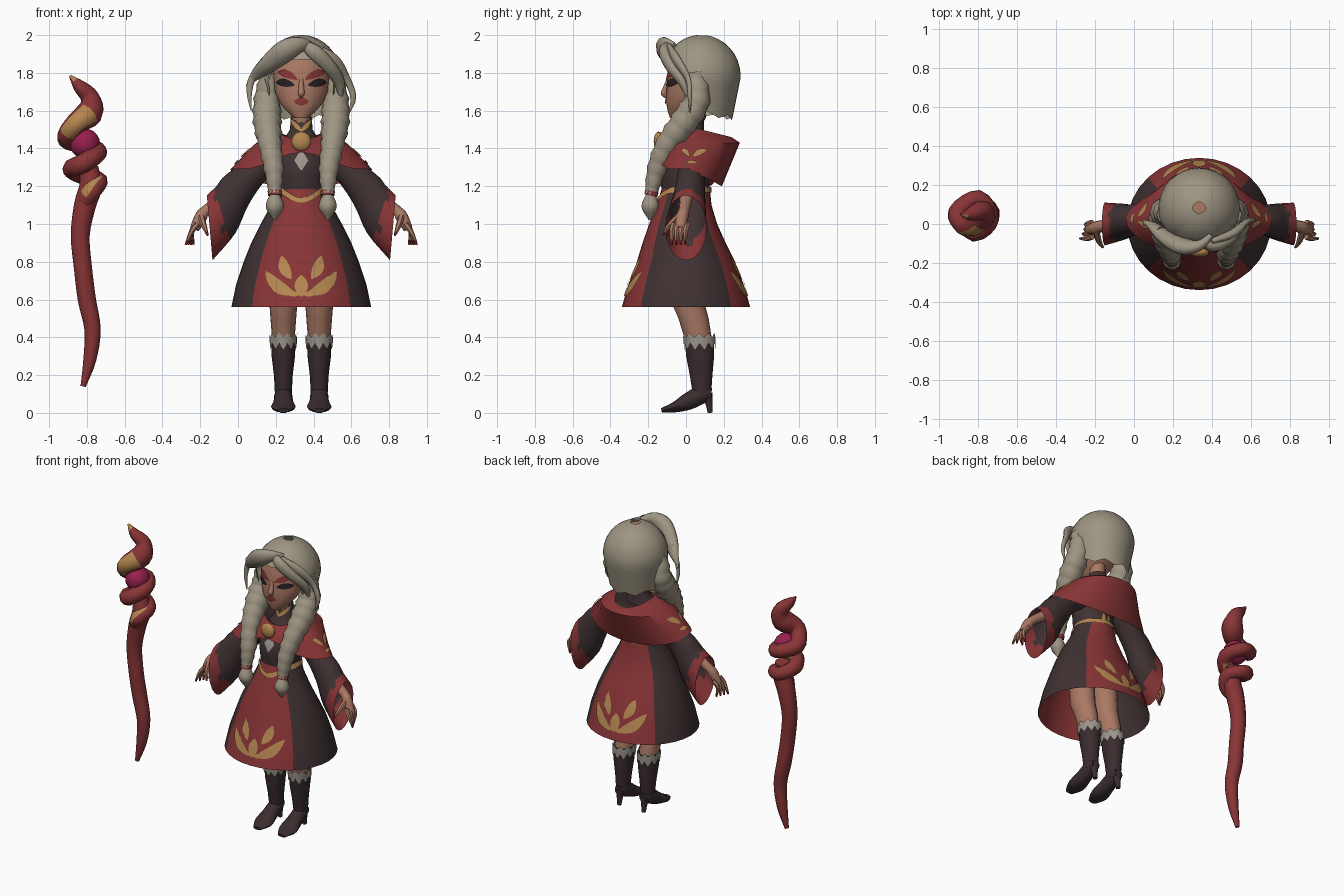
import bpy, bmesh, math
from math import sin, cos, pi, sqrt
from mathutils import Vector

if "Cube" in bpy.data.objects:
    bpy.data.objects.remove(bpy.data.objects["Cube"], do_unlink=True)

CX = 0.335  # the figure stands to one side of the staff


def material(name, *rgb):
    m = bpy.data.materials.new(name)
    m.use_nodes = True
    m.diffuse_color = (*rgb, 1)
    node = m.node_tree.nodes["Principled BSDF"]
    node.inputs["Base Color"].default_value = (*rgb, 1)
    node.inputs["Roughness"].default_value = 0.9
    return m


RED = material("red cloth", .25, .035, .037)
GOLD = material("gold", .46, .24, .08)
DARK = material("dark cloth", .05, .031, .032)
HAIR = material("ash hair", .34, .30, .225)
SKIN = material("skin", .40, .19, .125)
GEM = material("magenta gem", .31, .014, .075)
TRIM = material("grey trim", .33, .30, .26)
BOOT = material("boot leather", .042, .025, .027)
LASH = material("lash black", .022, .014, .016)


def finish(name, bm, mats, mirror=False, x=CX):
    bmesh.ops.recalc_face_normals(bm, faces=bm.faces)
    me = bpy.data.meshes.new(name)
    bm.to_mesh(me)
    bm.free()
    for m in mats:
        me.materials.append(m)
    me.polygons.foreach_set("use_smooth", [True] * len(me.polygons))
    me.set_sharp_from_angle(angle=math.radians(50))
    ob = bpy.data.objects.new(name, me)
    ob.location.x = x
    bpy.context.scene.collection.objects.link(ob)
    if mirror:
        ob.modifiers.new("Mirror", "MIRROR").use_mirror_merge = False
    return ob


def skin(name, rings, mats, rule=None, caps=True, **kw):
    """Join closed rings of points; rule(ring, side) picks the material."""
    bm = bmesh.new()
    rows = [[bm.verts.new(p) for p in r] for r in rings]
    n = len(rows[0])
    for i in range(len(rows) - 1):
        for j in range(n):
            k = (j + 1) % n
            f = bm.faces.new((rows[i][j], rows[i][k], rows[i + 1][k], rows[i + 1][j]))
            f.material_index = rule(i, j) if rule else 0
    if caps:
        bm.faces.new(rows[0])
        bm.faces.new(rows[-1]).material_index = rule(len(rows) - 2, 0) if rule else 0
    return finish(name, bm, mats, **kw)


def smooth_path(pts, sub):
    """Catmull-Rom samples through tuples of any length."""
    P = [Vector(p) for p in pts]
    P = [P[0] * 2 - P[1]] + P + [P[-1] * 2 - P[-2]]
    out = []
    for i in range(1, len(P) - 2):
        a, b, c, d = P[i - 1:i + 3]
        for k in range(sub):
            t = k / sub
            out.append((b * 2 + (c - a) * t + (a * 2 - b * 5 + c * 4 - d) * t ** 2
                        + (b * 3 - a - c * 3 + d) * t ** 3) / 2)
    return out + [P[-2]]


def tube(name, pts, mats, rule=None, side=(1, 0, 0), n=10, sub=4, bump=0, **kw):
    """Sweep an ellipse along (x, y, z, radius along side, other radius)."""
    S = smooth_path([p if len(p) == 5 else (*p, p[3]) for p in pts], sub)
    C = [Vector(s[:3]) for s in S]
    u, rings = Vector(side), []
    for i, s in enumerate(S):
        t = (C[min(i + 1, len(C) - 1)] - C[max(i - 1, 0)]).normalized()
        u = (u - t * u.dot(t)).normalized()
        v = t.cross(u)
        g = 1 + bump * cos(i * pi * 2 / 3)
        rings.append([C[i] + (u * cos(q) * s[3] + v * sin(q) * s[4]) * g
                      for q in [2 * pi * j / n for j in range(n)]])
    return skin(name, rings, mats, rule, **kw)


def interp(table, z):
    for a, b in zip(table, table[1:]):
        if z >= b[0] or b is table[-1]:
            t = (a[0] - z) / (a[0] - b[0])
            return [p + (q - p) * t for p, q in zip(a, b)]


def surface(profile, a, z, off=0):
    """Point on a (z, y centre, x radius, y radius) profile; angle 0 is the front."""
    _, yc, rx, ry = interp(profile, z)
    return Vector(((rx + off) * sin(a), yc - (ry + off) * cos(a), z))


def lathe(name, profile, mats, rule=None, n=32, shift=0, **kw):
    rings = [[surface(profile, 2 * pi * j / n, p[0]) + Vector((shift, 0, 0))
              for j in range(n)] for p in profile]
    return skin(name, rings, mats, rule, **kw)


def on(profile, base=0):
    def place(u, z):
        return surface(profile, base + u / interp(profile, z)[2], z, .006)
    return place


def petals(name, mat, place, shapes, m=8):
    """Leaf-shaped plates laid on a surface: (u0, v0, u1, v1, half width, bend)."""
    bm = bmesh.new()
    for u0, v0, u1, v1, w, bend in shapes:
        d = Vector((u1 - u0, v1 - v0))
        perp = Vector((-d.y, d.x)).normalized()
        rows = []
        for i in range(m + 1):
            t = i / m
            h = sin(pi * t)
            mid = Vector((u0, v0)) + d * t + perp * bend * h
            half = w * max(h, .04) ** .7
            rows.append([bm.verts.new(place(*(mid + perp * half * k))) for k in (-1, -.3, .3, 1)])
        for r, s in zip(rows, rows[1:]):
            for k in range(3):
                bm.faces.new((r[k], r[k + 1], s[k + 1], s[k]))
    return finish(name, bm, [mat], mirror=True)


# Torso and skirt
torso = [(1.57, .045, .055, .05), (1.5, .04, .06, .055), (1.46, .03, .085, .07),
         (1.4, .01, .13, .1), (1.33, -.01, .14, .125), (1.25, -.01, .13, .13), (1.13, 0, .125, .12)]
skirt = [(1.2, 0, .12, .125), (1.1, -.01, .16, .145), (1, -.015, .215, .18), (.9, -.01, .265, .22),
         (.8, 0, .305, .26), (.68, 0, .345, .305), (.56, 0, .37, .34)]
lathe("torso", torso, [DARK])
lathe("skirt", skirt, [RED, DARK], lambda i, j: int(4 <= j % 16 < 12), caps=False)
flame = [(-.2, .75, -.03, .625, .034, -.02), (-.105, .83, -.055, .71, .03, -.01),
         (0, .73, 0, .615, .035, 0), (-.09, .64, -.01, .625, .015, 0)]
for word, base in (("front", 0), ("back", pi)):
    petals(word + "_skirt_flame", GOLD, on(skirt, base), flame)

# Belt dipping to a point at the front
belt = []
for drop in (0, .028):
    belt.append([surface(skirt, a, 1.195 - drop - .055 * max(0, cos(a)) ** 5, .008)
                 for a in [2 * pi * j / 32 for j in range(32)]])
skin("belt", belt, [GOLD], caps=False)
petals("chest_diamond", TRIM, on(torso), [(0, 1.39, 0, 1.285, .036, 0)], m=2)
petals("collar_chain", GOLD, on(torso), [(.07, 1.56, -.005, 1.49, .012, 0)])
petals("back_lacing", GOLD, on(torso, pi), [(.02, 1.25, .02, 1.16, .012, 0)])


# Capelet with the hood folded back
def cape_point(a, s):
    x, c = sin(a), cos(a)
    f, b = max(0, c), max(0, -c)
    layers = [Vector((.08 * x, .04 - .07 * c, 1.43)),
              Vector((.13 * x, .04 - .11 * f + .2 * b, 1.51 - .05 * b - .06 * f)),
              Vector((.25 * x, .03 - .15 * f + .255 * b, 1.42 + .01 * b)),
              Vector((.375 * x, .02 - .17 * f + .17 * b, 1.29 - .09 * b + .09 * f ** 8))]
    i = min(int(s), 2)
    return layers[i].lerp(layers[i + 1], s - i)


skin("hood_capelet", [[cape_point(2 * pi * j / 32, k / 2) for j in range(32)] for k in range(7)],
     [DARK, RED], lambda i, j: int(i > 1), caps=False)


def on_cape(u, v):
    p = cape_point(pi / 2 + u * 3.5, 2.5 - v / .17)
    return p + Vector((p.x, p.y, .1)).normalized() * .008


petals("capelet_leaves", GOLD, on_cape, [(-.1, .05, -.01, 0, .02, .01), (.1, .05, .01, 0, .02, -.01),
                                         (-.04, -.04, .06, -.03, .012, 0)])

# Brooch
bm = bmesh.new()
bmesh.ops.create_uvsphere(bm, u_segments=16, v_segments=10, radius=.052)
for v in bm.verts:
    v.co = (v.co.x, v.co.y * .5 - .145, v.co.z + 1.437)
finish("brooch", bm, [GOLD])

# Head and painted face
head = [(1.95, .05, .09, .09), (1.88, .04, .14, .13), (1.78, .03, .15, .13), (1.7, .015, .14, .12),
        (1.64, -.01, .115, .095), (1.59, -.035, .07, .06), (1.56, -.055, .035, .03)]
lathe("head", head, [SKIN], n=24)
tube("neck", [(0, .04, 1.53, .05), (0, .03, 1.66, .055)], [SKIN])
tube("nose", [(0, -.092, 1.77, .01), (0, -.11, 1.71, .016), (0, -.116, 1.69, .017), (0, -.1, 1.67, .008)],
     [SKIN], n=8, sub=3)
petals("eyes", LASH, on(head), [(.035, 1.735, .155, 1.75, .021, .006)])
petals("eye_shadow", RED, on(head), [(.02, 1.765, .14, 1.805, .02, .01)])
petals("lips", RED, on(head), [(-.036, 1.648, .036, 1.648, .021, 0)])


# Hair cap, open over the face
def hair_point(a, t):
    turn = abs((a + pi) % (2 * pi) - pi)
    e = min(1, max(0, (turn - .75) / .55))
    hem = 1.87 - .28 * e * e * (3 - 2 * e) - .03 * max(0, -cos(a)) + .012 * sin(a * 8) * e
    z = 2 - (2 - hem) * t
    r = .21 * sqrt(max(.0001, 1 - ((z - 1.78) / .221) ** 2)) if z > 1.78 else .21 - .2 * (1.78 - z)
    return Vector((r * sin(a), .08 - r * cos(a), z))


skin("hair_cap", [[hair_point(2 * pi * j / 32, max(.004, (k / 12) ** 1.7)) for j in range(32)]
                  for k in range(13)], [HAIR], caps=False)

# Loose locks sweeping off the parting
locks = {
    "right_forelock": [(.06, -.06, 1.94, .02), (0, -.11, 1.95, .04), (-.08, -.115, 1.92, .06),
                       (-.17, -.07, 1.85, .05), (-.24, -.01, 1.79, .03), (-.29, .02, 1.73, .004)],
    "right_loose_strand": [(-.2, -.03, 1.84, .02), (-.26, 0, 1.77, .02), (-.275, 0, 1.69, .014),
                           (-.265, 0, 1.6, .003)],
    "left_forelock": [(.01, -.09, 1.95, .02), (.07, -.115, 1.91, .042), (.15, -.08, 1.83, .038),
                      (.2, -.02, 1.75, .03), (.21, .01, 1.66, .006)],
    "left_loose_strand": [(.06, -.09, 1.94, .02), (.17, -.05, 1.87, .032), (.24, .01, 1.77, .02),
                          (.275, .02, 1.67, .016), (.25, .02, 1.58, .003)],
}
for name, pts in locks.items():
    tube(name, [(x, y, z, r * .7, r) for x, y, z, r in pts], [HAIR], side=(0, 1, 0))

# Braids with ties and tufts
tube("braids", [(.165, .05, 1.8, .05), (.18, .06, 1.66, .07), (.18, -.01, 1.54, .075), (.165, -.1, 1.42, .062),
                (.145, -.155, 1.29, .052), (.14, -.185, 1.16, .034)], [HAIR], bump=.07, sub=6, mirror=True)
tube("braid_ties", [(.14, -.18, 1.175, .038), (.14, -.186, 1.15, .036)], [RED], sub=1, mirror=True)
tube("braid_tufts", [(.14, -.185, 1.16, .025), (.14, -.19, 1.09, .048), (.14, -.19, 1.02, .006)],
     [HAIR], mirror=True)

# Bell sleeves: ring centre x, y, z, then half-height vector x, z and half depth
S = smooth_path([(.13, .03, 1.37, .05, .06, .065), (.22, .03, 1.3, .03, .07, .07), (.34, .02, 1.18, .06, .08, .08),
                 (.4, .01, 1.075, .05, .125, .095), (.485, 0, .98, .015, .172, .11)], 4)
skin("bell_sleeves", [[Vector((s[0] + s[3] * cos(q), s[1] + s[5] * sin(q), s[2] + s[4] * cos(q)))
                       for q in [2 * pi * j / 20 for j in range(20)]] for s in S],
     [DARK, RED], lambda i, j: int(i > 12 + (j % 4 == 1)), caps=False, mirror=True)

# Forearms, hands and painted nails
tube("forearms", [(.34, .01, 1.19, .04), (.5, -.01, 1.075, .03), (.53, -.02, 1.04, .034), (.565, -.03, .975, .026)],
     [SKIN], side=(0, 1, 0), mirror=True)
for i, finger in enumerate(("index", "middle", "ring", "little")):
    y = -.065 + .024 * i
    tube(finger + "_fingers", [(.55, y, 1, .016), (.58, y - .01, .96, .014), (.612 - .014 * i, y - .01, .89, .006)],
         [SKIN, RED], lambda i, j: int(i > 4), n=6, sub=3, mirror=True)
tube("thumbs", [(.53, -.04, 1.04, .018), (.515, -.09, .99, .015), (.495, -.12, .94, .006)],
     [SKIN, RED], lambda i, j: int(i > 4), n=6, sub=3, mirror=True)

# Legs and heeled boots
LEG = .095
lathe("legs", [(.9, -.02, .08, .09), (.6, .005, .076, .088), (.5, .04, .068, .08), (.37, .07, .058, .07)],
      [SKIN], n=16, shift=LEG, mirror=True)
boot = [(.4, .07, .066, .078), (.3, .075, .062, .074), (.2, .08, .05, .06), (.13, .083, .046, .052), (.08, .085, .044, .045)]
lathe("boot_shafts", boot, [BOOT], n=16, shift=LEG, mirror=True)
tube("boot_feet", [(LEG, .135, .1, .03, .03), (LEG, .09, .1, .046, .048), (LEG, .01, .06, .052, .045),
                   (LEG, -.06, .03, .064, .028), (LEG, -.13, .013, .03, .012)], [BOOT], n=12, mirror=True)
tube("boot_heels", [(LEG, .11, .1, .034), (LEG, .122, .05, .02), (LEG, .128, 0, .014)], [BOOT], mirror=True)
cuff = [[surface(boot, 2 * pi * j / 20, z, .007) + Vector((LEG, 0, 0)) for j, z in enumerate(row)]
        for row in ([.4 + .025 * (j % 2) for j in range(20)], [.335 + .035 * (j % 2) for j in range(20)])]
skin("boot_cuffs", cuff, [TRIM], caps=False, mirror=True)

# Staff: tapering shaft, then a spiral around the gem
tube("staff_shaft", [(-.82, .05, .14, .014), (-.785, .05, .28, .034), (-.77, .05, .44, .043), (-.8, .05, .6, .048),
                     (-.82, .04, .76, .048), (-.835, .04, .94, .05), (-.81, .04, 1.1, .058), (-.78, .04, 1.2, .06),
                     (-.79, .05, 1.3, .05)], [RED], x=0)
tube("staff_spiral", [(-.81, .02, 1.12, .045), (-.77, 0, 1.18, .05), (-.735, .06, 1.23, .045), (-.81, .12, 1.25, .045),
                      (-.88, .05, 1.29, .05), (-.82, -.04, 1.32, .052), (-.74, .03, 1.38, .048),
                      (-.8, .13, 1.41, .045), (-.905, .06, 1.45, .052), (-.86, -.01, 1.53, .056),
                      (-.785, .04, 1.59, .072), (-.785, .07, 1.67, .05), (-.84, .05, 1.73, .035),
                      (-.89, .05, 1.785, .006)],
     [RED, GOLD], lambda i, j: int(j in (4, 5, 6) and i % 16 in (2, 3, 4, 5, 6)), side=(1, 0, 0), x=0)
bm = bmesh.new()
bmesh.ops.create_uvsphere(bm, u_segments=16, v_segments=10, radius=.08)
bmesh.ops.translate(bm, verts=bm.verts, vec=(-.81, .04, 1.425))
finish("staff_gem", bm, [GEM], x=0)
